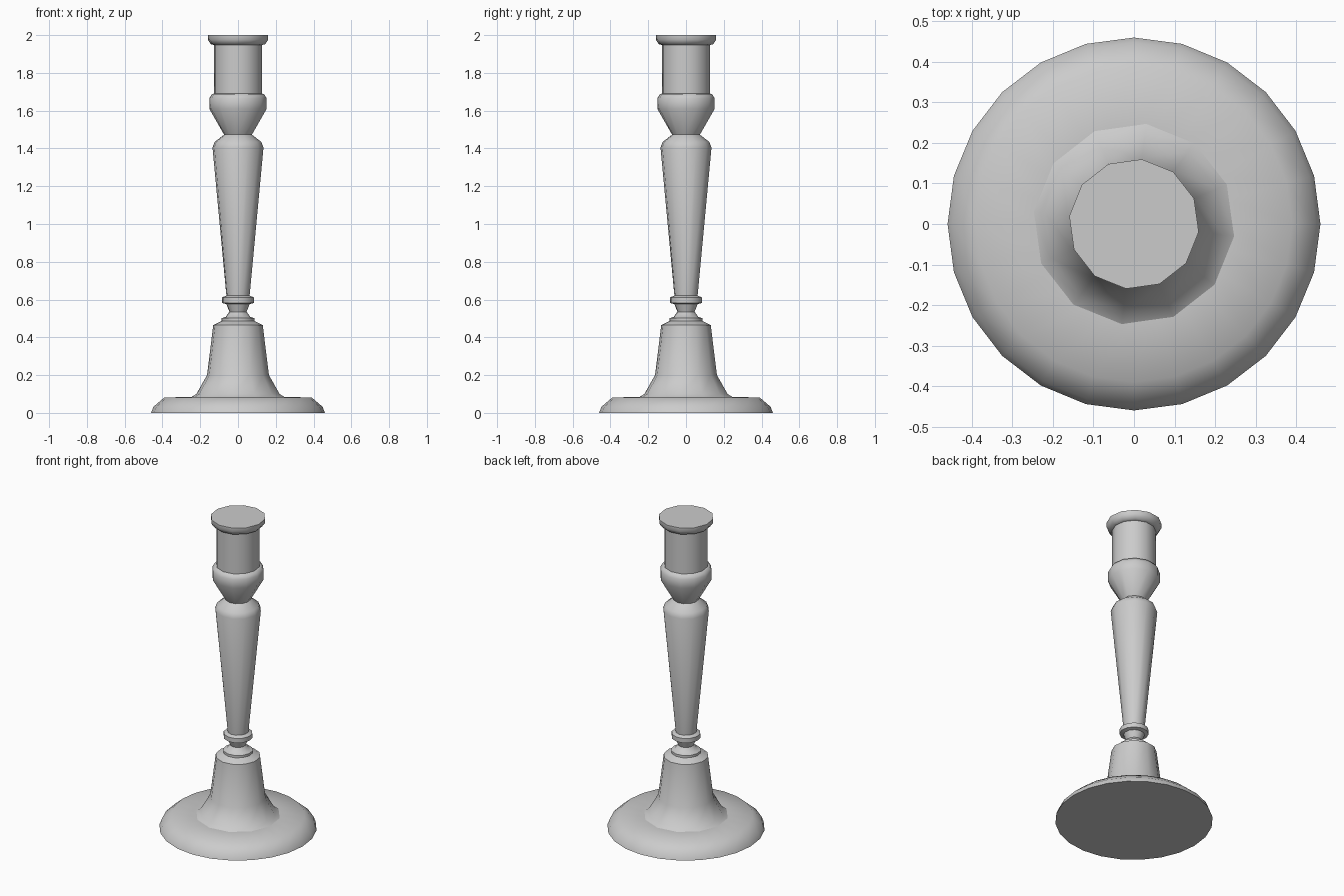
import bpy, bmesh
from math import cos, sin, radians, tau

if "Cube" in bpy.data.objects:
    bpy.data.objects.remove(bpy.data.objects["Cube"])


def lathe(name, profile, sides, turn=0.0, cap_bottom=False, cap_top=False):
    """Revolve (radius, height) points around z into a faceted, smooth-shaded part."""
    bm = bmesh.new()
    rings = []
    for r, z in profile:
        rings.append([bm.verts.new((r * cos(turn + tau * i / sides),
                                    r * sin(turn + tau * i / sides), z))
                      for i in range(sides)])
    for low, high in zip(rings, rings[1:]):
        for i in range(sides):
            j = (i + 1) % sides
            bm.faces.new((low[i], low[j], high[j], high[i]))
    if cap_bottom:
        bm.faces.new(rings[0][::-1])
    if cap_top:
        bm.faces.new(rings[-1])
    mesh = bpy.data.meshes.new(name)
    bm.to_mesh(mesh)
    bm.free()
    obj = bpy.data.objects.new(name, mesh)
    bpy.context.collection.objects.link(obj)
    bpy.ops.object.select_all(action='DESELECT')
    obj.select_set(True)
    bpy.context.view_layer.objects.active = obj
    bpy.ops.object.shade_smooth_by_angle(angle=radians(50))
    return obj


# Wide round base with a bevelled rim, 24 sides
lathe("base", [(0.46, 0), (0.448, 0.032), (0.39, 0.082), (0.24, 0.084)], 24,
      cap_bottom=True)

# Turned stem, 12 sides, split where the profile has crisp creases
TURN = radians(-7)
stem_parts = {
    "flared_foot": [(0.252, 0.082), (0.222, 0.10), (0.165, 0.20),
                    (0.132, 0.465), (0.087, 0.487)],
    "neck": [(0.087, 0.487), (0.087, 0.502), (0.066, 0.508),
             (0.046, 0.535), (0.062, 0.576)],
    "collar": [(0.062, 0.576), (0.085, 0.582), (0.085, 0.611), (0.062, 0.621)],
    "tapered_shaft": [(0.062, 0.621), (0.136, 1.405), (0.124, 1.435),
                      (0.074, 1.473)],
    "cup": [(0.074, 1.473), (0.153, 1.61), (0.153, 1.665),
            (0.139, 1.688), (0.128, 1.69)],
    "candle_socket": [(0.128, 1.69), (0.128, 1.948)],
    "lip": [(0.128, 1.948), (0.145, 1.952), (0.161, 1.975), (0.161, 2.0)],
}
for part, profile in stem_parts.items():
    lathe(part, profile, 12, TURN, cap_top=(part == "lip"))
